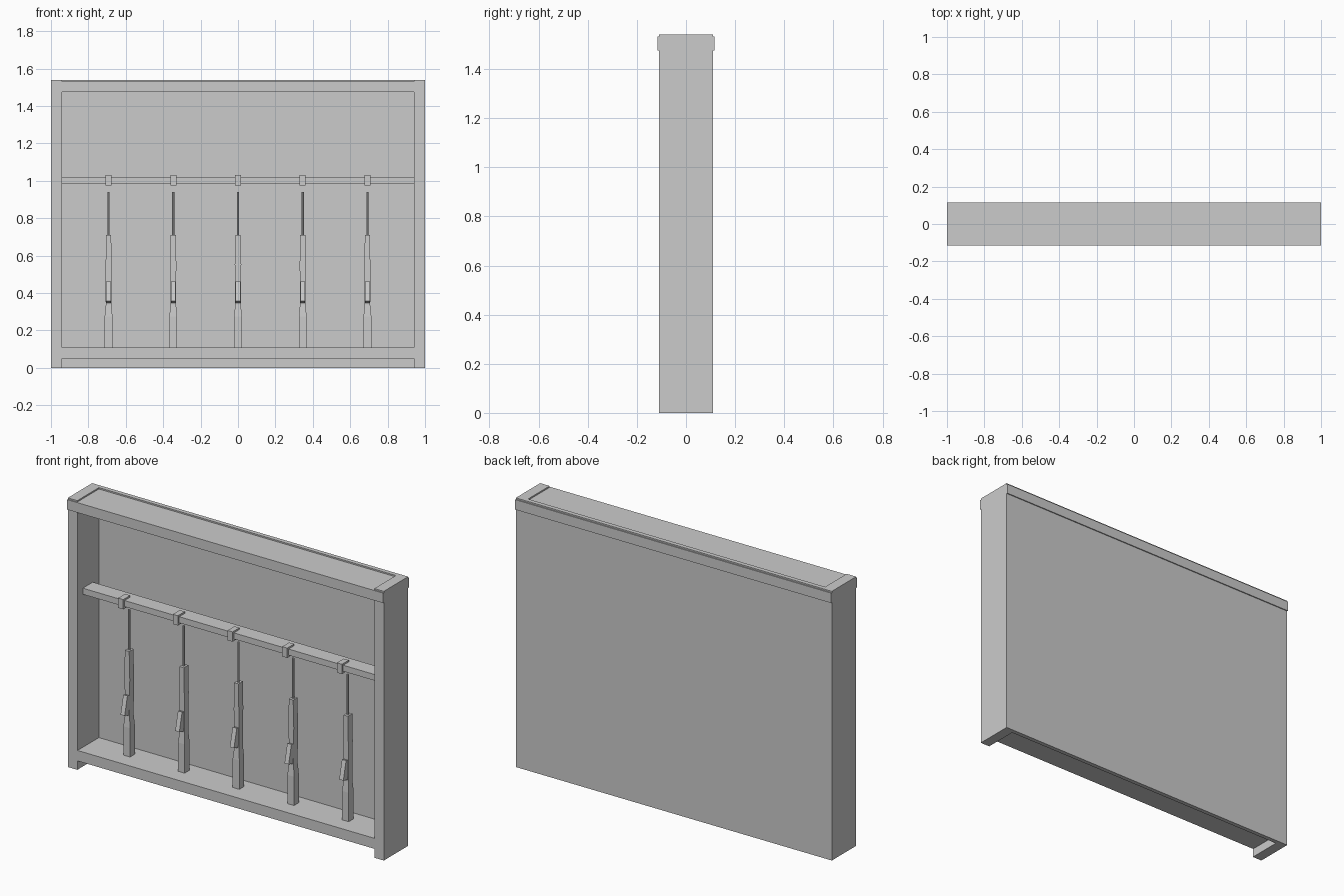
import bpy, bmesh

if "Cube" in bpy.data.objects:
    bpy.data.objects.remove(bpy.data.objects["Cube"])


def finish(name, bm):
    bmesh.ops.recalc_face_normals(bm, faces=bm.faces)
    mesh = bpy.data.meshes.new(name)
    bm.to_mesh(mesh)
    bm.free()
    obj = bpy.data.objects.new(name, mesh)
    bpy.context.collection.objects.link(obj)
    return obj


def loft(name, sections):
    """Stack of rectangular sections (z, x0, x1, y0, y1), capped at both ends."""
    bm = bmesh.new()
    rings = [[bm.verts.new(p) for p in ((x0, y0, z), (x1, y0, z), (x1, y1, z), (x0, y1, z))]
             for z, x0, x1, y0, y1 in sections]
    for a, b in zip(rings, rings[1:]):
        for i in range(4):
            j = (i + 1) % 4
            bm.faces.new((a[i], a[j], b[j], b[i]))
    bm.faces.new(rings[0])
    bm.faces.new(rings[-1])
    return finish(name, bm)


def box(name, x0, x1, y0, y1, z0, z1):
    return loft(name, [(z0, x0, x1, y0, y1), (z1, x0, x1, y0, y1)])


def side_prism(name, x, half, profile):
    """Extrude a y-z outline sideways about x."""
    bm = bmesh.new()
    face = bm.faces.new([bm.verts.new((x - half, y, z)) for y, z in profile])
    new = bmesh.ops.extrude_face_region(bm, geom=[face])["geom"]
    bmesh.ops.translate(bm, vec=(2 * half, 0, 0),
                        verts=[v for v in new if isinstance(v, bmesh.types.BMVert)])
    return finish(name, bm)


# Cabinet carcass
for side, s in (("left", -1), ("right", 1)):
    x0, x1 = sorted((s * 0.94, s))
    box(side + "_side_panel", x0, x1, -0.11, 0.11, 0, 1.54)
box("back_panel", -0.94, 0.94, 0.085, 0.11, 0, 1.54)
box("bottom_shelf", -0.94, 0.94, -0.108, 0.085, 0.05, 0.11)
box("top_panel", -0.94, 0.94, -0.11, 0.085, 1.475, 1.532)

# Top trim strips
box("front_trim", -1, 1, -0.116, -0.11, 1.475, 1.532)
box("back_trim", -1, 1, 0.11, 0.116, 1.475, 1.532)

# Support rail
box("support_rail", -0.94, 0.94, -0.06, 0.03, 0.985, 1.02)

# Clips and stored rifles
for i in range(5):
    x = (i - 2) * 0.346
    n = f"_{i + 1}"
    box("rail_clip" + n, x - 0.016, x + 0.016, -0.072, -0.01, 0.974, 1.03)
    loft("stock" + n, [(z, x - w, x + w, y0, y1) for z, w, y0, y1 in (
        (0.11, 0.021, -0.018, 0.026), (0.275, 0.021, -0.018, 0.026),
        (0.335, 0.015, -0.013, 0.024), (0.55, 0.016, -0.013, 0.024))])
    loft("fore_end" + n, [(z, x - w, x + w, -0.015, 0.025) for z, w in (
        (0.55, 0.018), (0.58, 0.015), (0.71, 0.014))])
    side_prism("magazine" + n, x, 0.013,
               [(0.0, 0.455), (-0.03, 0.462), (-0.055, 0.357), (-0.018, 0.347)])
    bm = bmesh.new()
    bmesh.ops.create_cone(bm, cap_ends=True, segments=8, radius1=0.006, radius2=0.006, depth=0.24)
    bmesh.ops.translate(bm, vec=(x, 0.005, 0.82), verts=bm.verts)
    finish("barrel" + n, bm)
